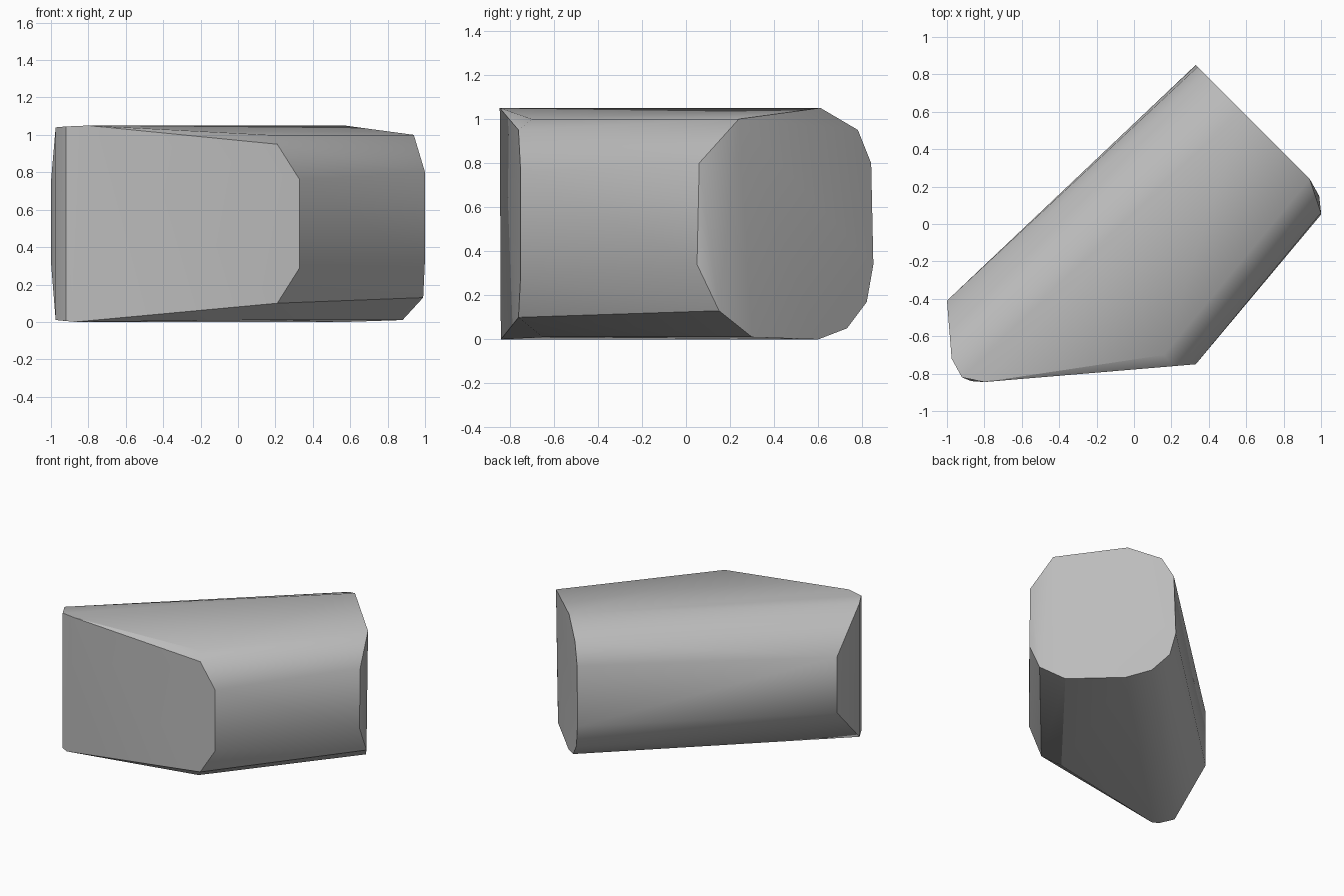
import bpy, bmesh, math

cube = bpy.data.objects.get("Cube")
if cube:
    bpy.data.objects.remove(cube, do_unlink=True)

stone = bpy.data.materials.new("stone_grey")
stone.use_nodes = True
colour = (0.5, 0.5, 0.5, 1)
stone.diffuse_color = colour
stone.node_tree.nodes["Principled BSDF"].inputs["Base Color"].default_value = colour

# Rounded outline of the far slanted end
far_end = [
    (0.57, 0.61, 1.05), (0.40, 0.78, 0.95), (0.34, 0.84, 0.80), (0.33, 0.85, 0.34),
    (0.36, 0.82, 0.17), (0.45, 0.73, 0.05), (0.58, 0.60, 0), (0.88, 0.30, 0.01),
    (0.99, 0.15, 0.13), (1, 0.05, 0.34), (1, 0.06, 0.80), (0.94, 0.24, 1.0),
]
# Chamfered corner between the front and the long side
front_corner = [
    (0.16, -0.70, 1.0), (0.21, -0.76, 0.95), (0.33, -0.75, 0.76),
    (0.33, -0.75, 0.29), (0.21, -0.76, 0.10), (0.12, -0.65, 0.01),
]
# Narrow outer end
narrow_end = [
    (-0.80, -0.845, 1.05), (-0.92, -0.82, 1.045), (-0.975, -0.72, 1.04),
    (-1, -0.41, 0.75), (-1, -0.41, 0.32),
    (-0.975, -0.72, 0.01), (-0.92, -0.82, 0.005), (-0.87, -0.84, 0),
]

# One convex block spanning the three outlines
bm = bmesh.new()
for point in far_end + front_corner + narrow_end:
    bm.verts.new(point)
bmesh.ops.convex_hull(bm, input=bm.verts[:])
bmesh.ops.dissolve_limit(bm, angle_limit=math.radians(2), verts=bm.verts[:], edges=bm.edges[:])
bmesh.ops.recalc_face_normals(bm, faces=bm.faces[:])

mesh = bpy.data.meshes.new("stone_block")
bm.to_mesh(mesh)
bm.free()
mesh.materials.append(stone)
block = bpy.data.objects.new("stone_block", mesh)
bpy.context.collection.objects.link(block)

# Soft shading across the rounded sides, sharp rims
bpy.ops.object.select_all(action="DESELECT")
block.select_set(True)
bpy.context.view_layer.objects.active = block
bpy.ops.object.shade_smooth_by_angle(angle=math.radians(30))
